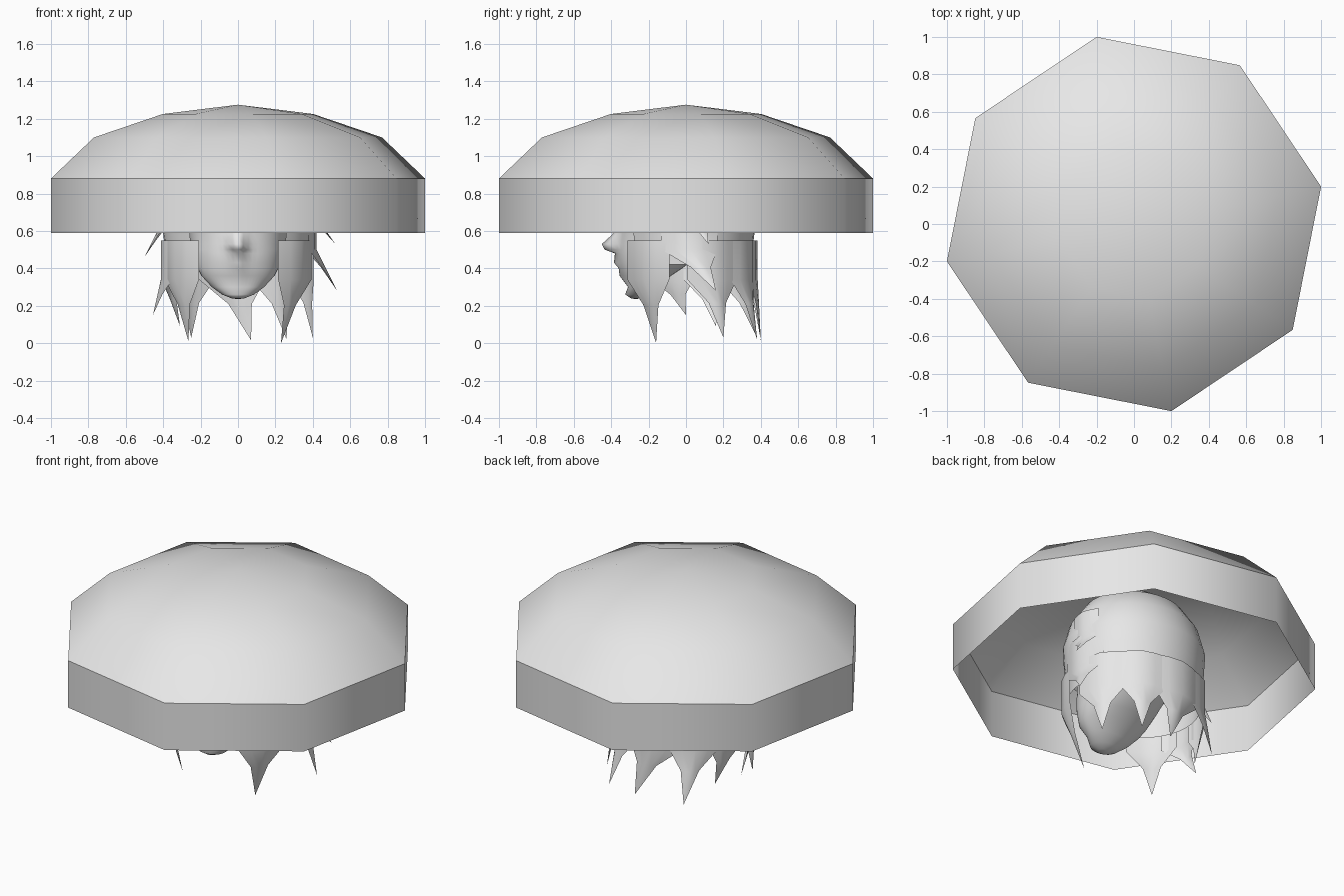
import bpy, bmesh
from math import sin, cos, radians, exp, pi
from mathutils import Vector

if "Cube" in bpy.data.objects:
    bpy.data.objects.remove(bpy.data.objects["Cube"])

grey = bpy.data.materials.new("plain grey")
grey.use_nodes = True
grey.diffuse_color = (0.8, 0.8, 0.8, 1)
grey.node_tree.nodes["Principled BSDF"].inputs["Base Color"].default_value = (0.8, 0.8, 0.8, 1)


def sheet(name, rows, closed=False, keep=lambda centre: True):
    """Skin rows of points, listed top to bottom and counter-clockwise."""
    bm = bmesh.new()
    grid = [[bm.verts.new(p) for p in row] for row in rows]
    for upper, lower in zip(grid, grid[1:]):
        n = len(upper)
        for i in range(n if closed else n - 1):
            j = (i + 1) % n
            quad = (upper[i], lower[i], lower[j], upper[j])
            if keep(sum((v.co for v in quad), Vector()) / 4):
                bm.faces.new(quad)
    bmesh.ops.remove_doubles(bm, verts=bm.verts[:], dist=0.0005)
    loose = [v for v in bm.verts if not v.link_faces]
    bmesh.ops.delete(bm, geom=loose, context='VERTS')
    for face in bm.faces:
        face.smooth = True
    mesh = bpy.data.meshes.new(name)
    bm.to_mesh(mesh)
    bm.free()
    mesh.materials.append(grey)
    obj = bpy.data.objects.new(name, mesh)
    bpy.context.collection.objects.link(obj)
    return obj


# Eight-sided hat: domed crown and upright brim, hollow underneath
def octagon(radius, z):
    return [(radius * cos(radians(11.3 + 45 * i)), radius * sin(radians(11.3 + 45 * i)), z)
            for i in range(8)]


crown = [(0, 1.275), (0.41, 1.225), (0.785, 1.1), (1.02, 0.88)]
sheet("hat_crown", [octagon(r, z) for r, z in crown], closed=True)
sheet("hat_brim", [octagon(1.02, 0.88), octagon(1.02, 0.59)], closed=True)

# Head slices: height, half width, front, back, nose and lip bulge
slices = [
    (1.03, 0, 0, 0, 0),
    (0.98, 0.16, -0.16, 0.16, 0),
    (0.88, 0.26, -0.29, 0.26, 0),
    (0.74, 0.29, -0.345, 0.28, 0),
    (0.64, 0.28, -0.35, 0.25, 0.01),
    (0.58, 0.265, -0.355, 0.2, 0.04),
    (0.53, 0.25, -0.36, 0.15, 0.09),
    (0.50, 0.245, -0.36, 0.1, 0.075),
    (0.48, 0.24, -0.36, 0.08, 0.02),
    (0.43, 0.225, -0.36, 0.02, 0.025),
    (0.40, 0.215, -0.35, -0.02, 0.01),
    (0.36, 0.195, -0.345, -0.08, 0.01),
    (0.30, 0.14, -0.31, -0.15, 0),
    (0.26, 0.085, -0.325, -0.2, 0),
    (0.24, 0.035, -0.295, -0.24, 0),
    (0.235, 0, -0.27, -0.27, 0),
]


def head_ring(z, width, front, back, bulge, count=56):
    ring = []
    for i in range(count):
        a = 2 * pi * i / count
        x = width * cos(a)
        y = (front + back) / 2 + (back - front) / 2 * sin(a)
        if sin(a) < 0:
            y -= bulge * exp(-(x / 0.04) ** 2)
        ring.append((x, y, z))
    return ring


sheet("head", [head_ring(*s) for s in slices], closed=True)


# Hair cap, left open over the face
def scalp(degrees, z, scale=1.0):
    a = radians(degrees)
    return Vector((0.405 * scale * cos(a), 0.37 * scale * sin(a), z))


cap = [(0, 1.11), (0.4, 1.08), (0.72, 1.0), (0.93, 0.88), (1.02, 0.75),
       (1.0, 0.62), (0.96, 0.5), (0.95, 0.42)]
sheet("hair_cap", [[scalp(i * 10, z, s) for i in range(36)] for s, z in cap], closed=True,
      keep=lambda c: c.z > 0.68 or c.y > -0.26)


# Pointed locks: a ridged strip from the scalp, tapering to a tip
def lock(name, angle, spread, tip, root_z=0.55, low=0.36):
    tip = Vector(tip)
    rows = []
    for t, width in ((0, 1), (0.3, 1), (0.6, 0.62), (1, 0)):
        row = []
        for side in (-1, -0.5, 0, 0.5, 1):
            bulge = 1.0 + 0.04 * (1 - abs(side))
            z = root_z + (low - root_z) * min(t / 0.3, 1)
            root = scalp(angle + side * spread, z, bulge)
            middle = scalp(angle, z, bulge)
            base = middle.lerp(root, width)
            blend = max(0, (t - 0.3) / 0.7)
            row.append(base.lerp(tip, blend))
        rows.append(row)
    sheet(name, rows)


locks = [
    ("left_front_lock", -36, 22, (0.23, -0.16, 0.02)),
    ("left_rear_lock", 24, 23, (0.40, 0.20, 0.05)),
    ("left_back_lock", 60, 20, (0.26, 0.38, 0.04)),
    ("back_lock", 95, 26, (0.07, 0.40, 0.035)),
    ("right_back_lock", 130, 22, (-0.25, 0.38, 0.05)),
    ("right_rear_lock", 162, 20, (-0.31, 0.16, 0.09)),
    ("right_side_lock", 192, 18, (-0.455, 0.0, 0.15)),
    ("right_front_lock", 217, 22, (-0.265, -0.16, 0.03)),
]
for name, angle, spread, tip in locks:
    lock(name, angle, spread, tip, low=0.34)

# Outer flicks that stand away from the head
lock("left_side_flick", 3, 24, (0.53, 0.16, 0.28), 0.7, 0.5)
lock("left_upper_flick", 8, 14, (0.52, 0.12, 0.53), 0.85, 0.68)
lock("right_upper_flick", 175, 14, (-0.50, 0.08, 0.46), 0.8, 0.62)

# Rest the lowest tip on the ground
parts = [o for o in bpy.context.collection.objects if o.type == 'MESH']
floor = min(v.co.z for o in parts for v in o.data.vertices)
for o in parts:
    if o.name.endswith("lock"):
        for v in o.data.vertices:
            if v.co.z < 0.06:
                v.co.z -= floor
